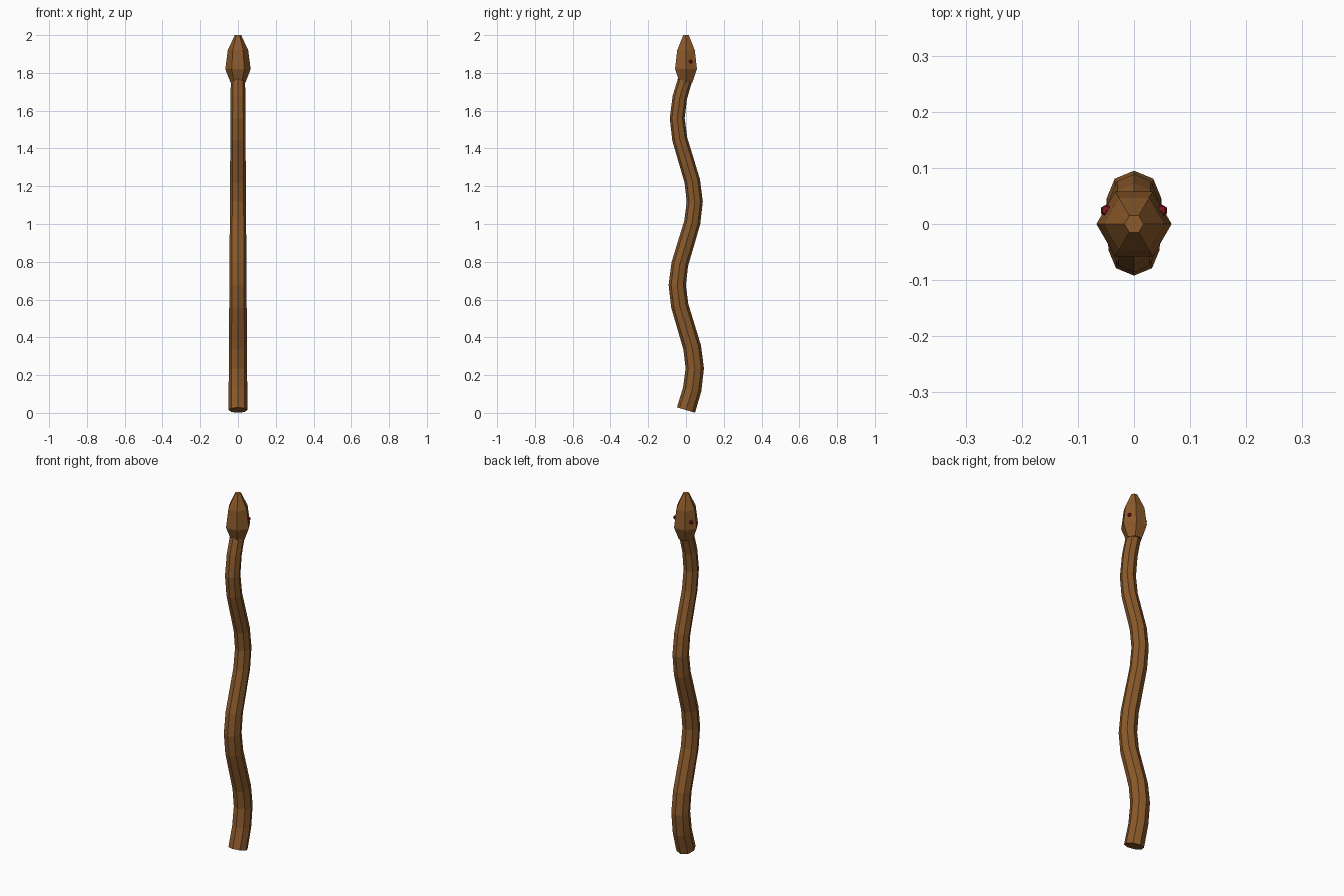
import bpy, bmesh, math
from mathutils import Vector

if "Cube" in bpy.data.objects:
    bpy.data.objects.remove(bpy.data.objects["Cube"])


def material(name, rgb):
    m = bpy.data.materials.new(name)
    m.diffuse_color = (*rgb, 1)
    m.use_nodes = True
    m.node_tree.nodes["Principled BSDF"].inputs["Base Color"].default_value = m.diffuse_color
    return m


WOOD = material("brown wood", (0.258, 0.102, 0.024))
RED = material("dark red", (0.22, 0.008, 0.015))


def loft(name, centres, radii, normals, sides, mat):
    """Capped tube of regular polygons; each ring lies across its normal (in the YZ plane)."""
    bm = bmesh.new()
    rings = []
    for c, r, n in zip(centres, radii, normals):
        u, v = Vector((1, 0, 0)), Vector((0, n.z, -n.y))
        rings.append([bm.verts.new(c + r * (math.cos(a) * u + math.sin(a) * v))
                      for a in (2 * math.pi * i / sides for i in range(sides))])
    for lo, hi in zip(rings, rings[1:]):
        for i in range(sides):
            j = (i + 1) % sides
            bm.faces.new((lo[i], lo[j], hi[j], hi[i]))
    bm.faces.new(rings[0][::-1])
    bm.faces.new(rings[-1])
    bmesh.ops.recalc_face_normals(bm, faces=bm.faces)
    me = bpy.data.meshes.new(name)
    bm.to_mesh(me)
    bm.free()
    me.materials.append(mat)
    ob = bpy.data.objects.new(name, me)
    bpy.context.collection.objects.link(ob)
    return ob


# Wavy shaft: two sine periods, slightly tapered, octagonal
STEPS, Z0, Z1, AMP = 16, 0.015, 1.78, 0.0465
path = [Vector((0, AMP * math.sin(4 * math.pi * i / STEPS), Z0 + (Z1 - Z0) * i / STEPS))
        for i in range(STEPS + 1)]
tangents = [(path[min(i + 1, STEPS)] - path[max(i - 1, 0)]).normalized()
            for i in range(STEPS + 1)]
radii = [0.05 - 0.012 * i / STEPS for i in range(STEPS + 1)]
loft("shaft", path, radii, tangents, 8, WOOD)

# Snake head: hexagonal, pointed upwards
profile = [(1.75, 0.040), (1.82, 0.067), (1.92, 0.054), (2.0, 0.017)]
loft("head", [Vector((0, 0, z)) for z, r in profile], [r for z, r in profile],
     [Vector((0, 0, 1))] * len(profile), 6, WOOD)

# Eyes on both sides of the head
for side, label in ((-1, "left"), (1, "right")):
    bpy.ops.mesh.primitive_uv_sphere_add(segments=6, ring_count=4, radius=0.011,
                                         location=(side * 0.049, 0.024, 1.86))
    eye = bpy.context.object
    eye.name = label + "_eye"
    eye.data.materials.append(RED)
